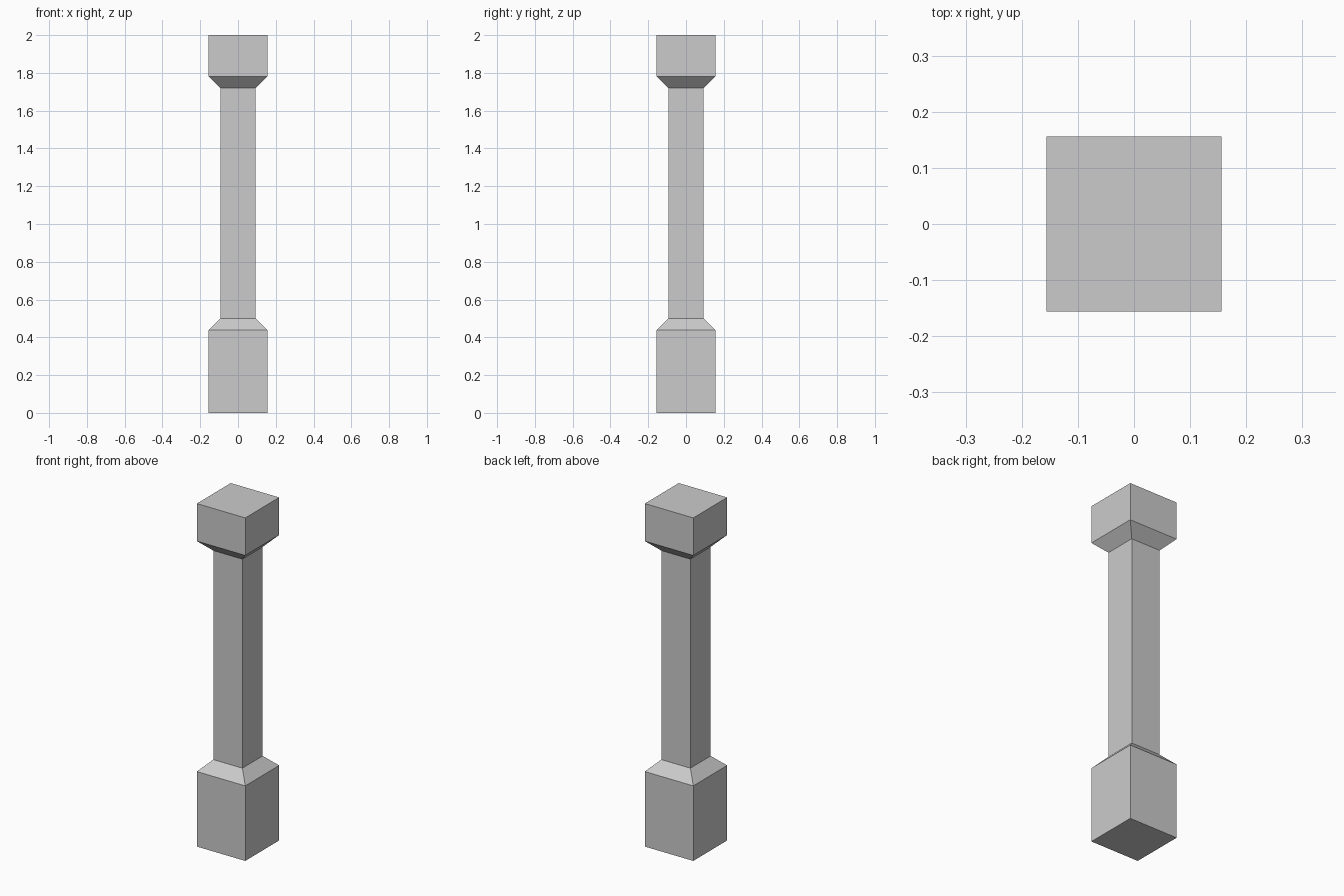
import bpy, bmesh

if "Cube" in bpy.data.objects:
    bpy.data.objects.remove(bpy.data.objects["Cube"])

U = 1 / 32                    # modelling grid unit
WIDE, NARROW = 5 * U, 3 * U   # half widths of blocks and shaft

# (height, half width) up the square pillar
PROFILE = [
    (0, WIDE), (14 * U, WIDE),           # base block
    (16 * U, NARROW), (55 * U, NARROW),  # chamfer and shaft
    (57 * U, WIDE), (64 * U, WIDE),      # flare and capital block
]


def square_loft(name, profile):
    """Skin square rings stacked along z, capped at both ends."""
    bm = bmesh.new()
    corners = [(-1, -1), (1, -1), (1, 1), (-1, 1)]
    rings = [[bm.verts.new((x * h, y * h, z)) for x, y in corners]
             for z, h in profile]
    for low, high in zip(rings, rings[1:]):
        for i in range(4):
            j = (i + 1) % 4
            bm.faces.new((low[i], low[j], high[j], high[i]))
    bm.faces.new(rings[0][::-1])
    bm.faces.new(rings[-1])
    mesh = bpy.data.meshes.new(name)
    bm.to_mesh(mesh)
    bm.free()
    obj = bpy.data.objects.new(name, mesh)
    bpy.context.collection.objects.link(obj)
    return obj


# Pillar: base, shaft and capital in one continuous surface
square_loft("pillar", PROFILE)
